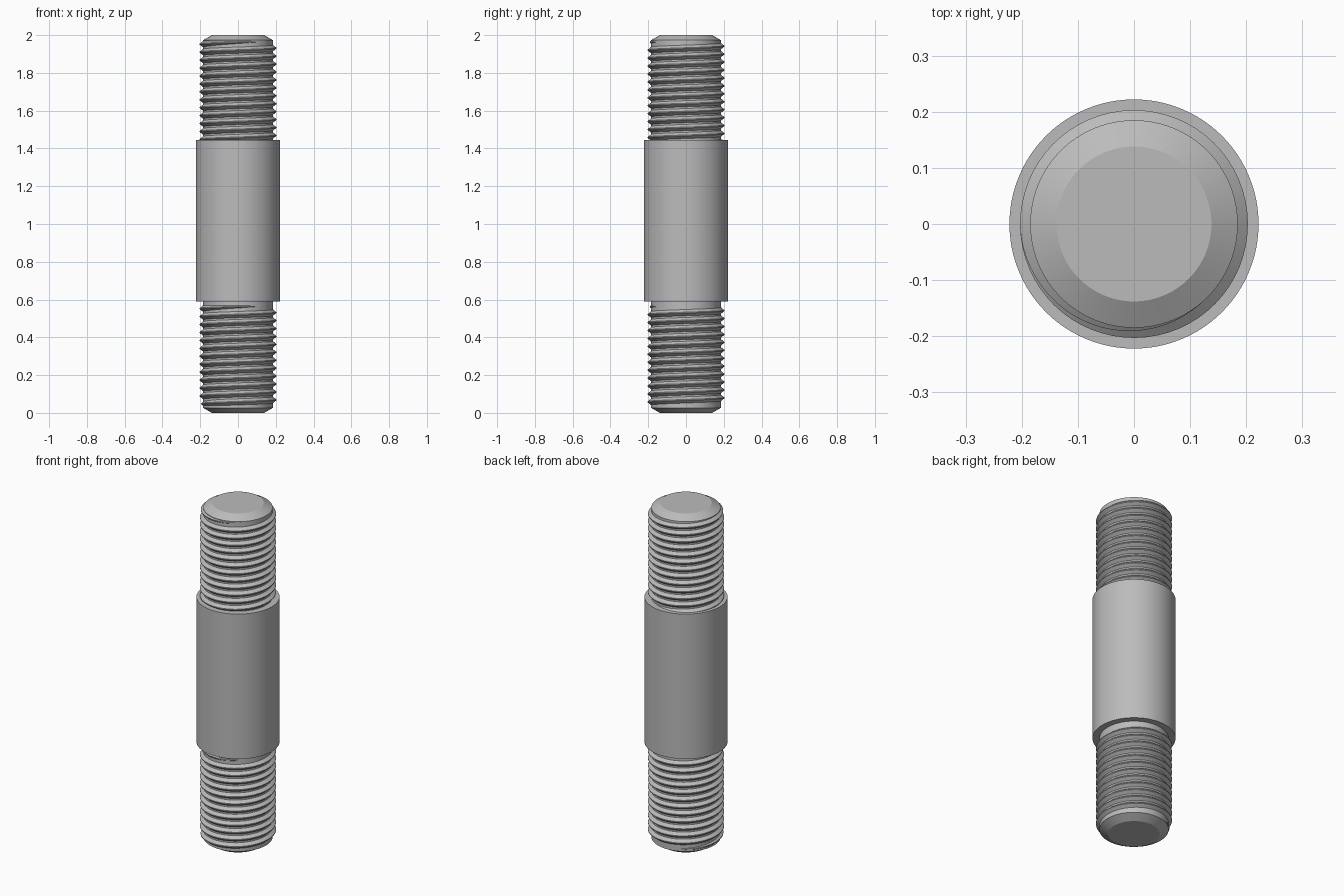
import bpy, bmesh, math

CORE_R, CREST_R, COLLAR_R = 0.185, 0.203, 0.222
COLLAR_LOW, COLLAR_HIGH = 0.59, 1.445
PITCH = 0.042
STEPS = 64  # segments per turn

if "Cube" in bpy.data.objects:
    bpy.data.objects.remove(bpy.data.objects["Cube"], do_unlink=True)

steel = bpy.data.materials.new("steel grey")
steel.use_nodes = True
colour = (0.5, 0.5, 0.5, 1)
steel.diffuse_color = colour
steel.node_tree.nodes["Principled BSDF"].inputs["Base Color"].default_value = colour


def finish(name, bm):
    bmesh.ops.recalc_face_normals(bm, faces=bm.faces)
    mesh = bpy.data.meshes.new(name)
    bm.to_mesh(mesh)
    bm.free()
    mesh.materials.append(steel)
    obj = bpy.data.objects.new(name, mesh)
    bpy.context.collection.objects.link(obj)
    bpy.ops.object.select_all(action='DESELECT')
    obj.select_set(True)
    bpy.context.view_layer.objects.active = obj
    bpy.ops.object.shade_smooth_by_angle(angle=math.radians(25))
    return obj


def lathe(name, profile, sides=96):
    """Closed solid of revolution from (radius, height) points."""
    bm = bmesh.new()
    rings = []
    for r, z in profile:
        rings.append([bm.verts.new((r * math.cos(math.tau * i / sides),
                                    r * math.sin(math.tau * i / sides), z))
                      for i in range(sides)])
    for a, b in zip(rings, rings[1:]):
        for i in range(sides):
            j = (i + 1) % sides
            bm.faces.new((a[i], a[j], b[j], b[i]))
    bm.faces.new(rings[0])
    bm.faces.new(rings[-1])
    return finish(name, bm)


def thread(name, low, high, end_angle):
    """Right-handed helical ridge that fades into the core at both ends."""
    bm = bmesh.new()
    count = int((high - low) / PITCH * STEPS)
    fade = STEPS * 0.35
    rows = []
    for i in range(count + 1):
        angle = end_angle - math.tau * (count - i) / STEPS
        z = high - PITCH * (count - i) / STEPS
        grow = max(0.02, min(1, i / fade, (count - i) / fade))
        crest = CORE_R + (CREST_R - CORE_R) * grow
        root = CORE_R - 0.004
        half = PITCH * 0.47 * (0.3 + 0.7 * grow)
        tip = PITCH * 0.06
        section = ((root, -half), (crest, -tip), (crest, tip), (root, half))
        rows.append([bm.verts.new((r * math.cos(angle), r * math.sin(angle), z + dz))
                     for r, dz in section])
    for a, b in zip(rows, rows[1:]):
        for k in range(4):
            n = (k + 1) % 4
            bm.faces.new((a[k], a[n], b[n], b[k]))
    bm.faces.new(rows[0])
    bm.faces.new(rows[-1])
    return finish(name, bm)


# Chamfered bar running the full length
lathe("core_rod", [(0.138, 0), (CORE_R, 0.027), (CORE_R, 1.973), (0.138, 2)])

# Plain thicker middle
lathe("middle_collar", [(COLLAR_R, COLLAR_LOW), (COLLAR_R, COLLAR_HIGH)])

# Threads on both ends
front_right = math.radians(310)
thread("upper_thread", COLLAR_HIGH - 0.02, 1.967, front_right)
thread("lower_thread", 0.04, 0.567, front_right)
